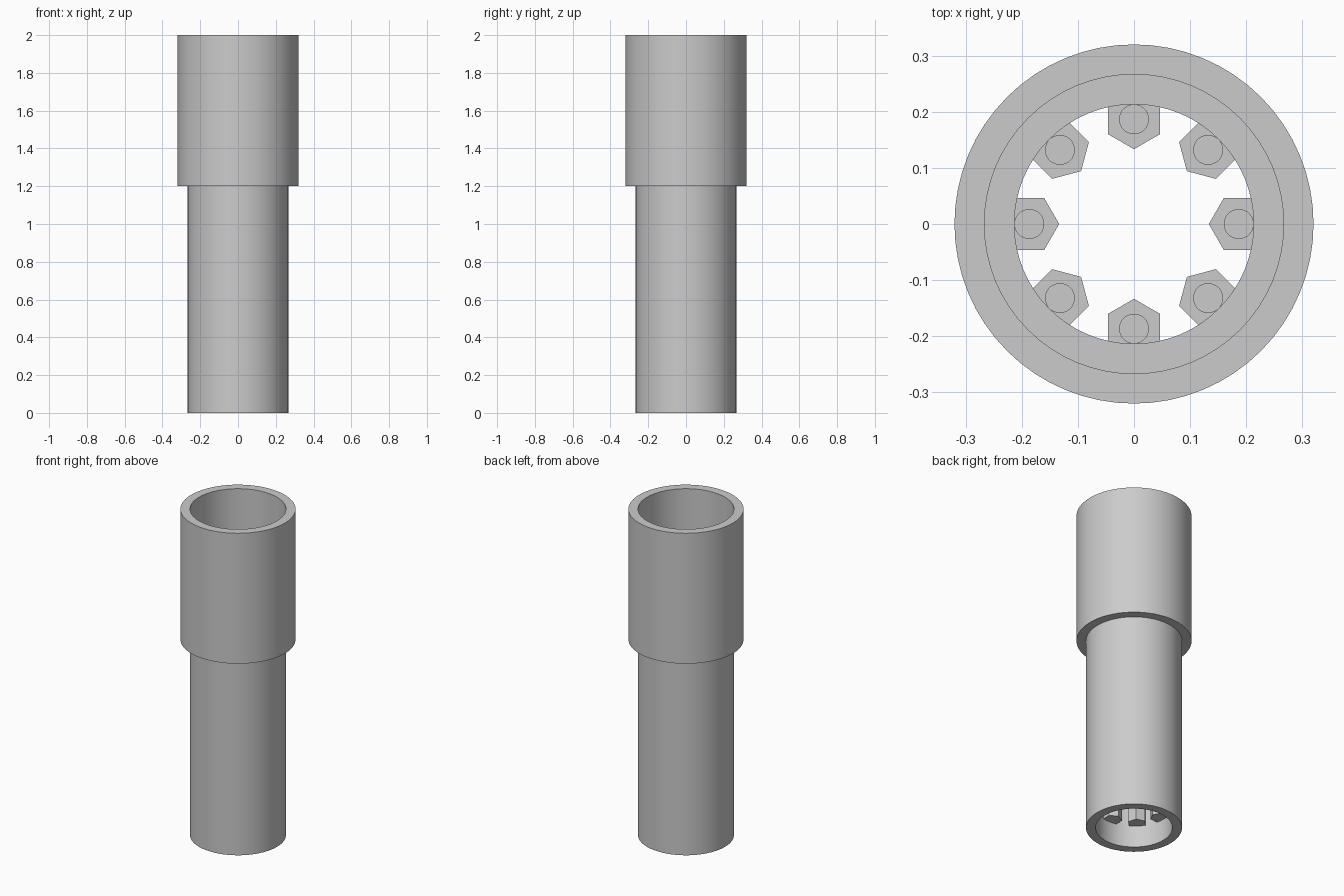
import bpy
import math
from mathutils import Matrix

cube = bpy.data.objects.get("Cube")
if cube:
    bpy.data.objects.remove(cube, do_unlink=True)

U = 2 / 75   # design unit

grey = bpy.data.materials.new("plain grey")
grey.use_nodes = True
colour = (0.6, 0.6, 0.6, 1)
grey.diffuse_color = colour
grey.node_tree.nodes["Principled BSDF"].inputs["Base Color"].default_value = colour


def finish(obj, name):
    obj.name = name
    obj.data.materials.append(grey)
    bpy.ops.object.shade_smooth_by_angle(angle=math.radians(30))
    return obj


def lathe(name, profile, sides=64):
    """Closed ring made by turning a (radius, height) profile about z."""
    verts, faces = [], []
    n = len(profile)
    for i in range(sides):
        a = math.tau * i / sides
        verts += [(r * U * math.cos(a), r * U * math.sin(a), z * U) for r, z in profile]
        j = (i + 1) % sides
        for k in range(n):
            m = (k + 1) % n
            faces.append((i * n + k, j * n + k, j * n + m, i * n + m))
    mesh = bpy.data.meshes.new(name)
    mesh.from_pydata(verts, [], faces)
    obj = bpy.data.objects.new(name, mesh)
    bpy.context.collection.objects.link(obj)
    bpy.ops.object.select_all(action='DESELECT')
    obj.select_set(True)
    bpy.context.view_layer.objects.active = obj
    return finish(obj, name)


def prism(name, sides, radius, bottom, top, angle):
    """Upright prism set against the bore, one corner facing the axis."""
    bpy.ops.mesh.primitive_cylinder_add(vertices=sides, radius=radius * U, depth=(top - bottom) * U)
    obj = bpy.context.object
    # the primitive's first corner lies on +y, so turn it to face radially
    obj.data.transform(Matrix.Rotation(angle - math.pi / 2, 4, 'Z'))
    obj.location = (7 * U * math.cos(angle), 7 * U * math.sin(angle), (bottom + top) / 2 * U)
    return finish(obj, name)


# Stepped tube: lower pipe, wide sleeve and the seat inside the sleeve
lathe("stepped_tube", [(8, 0), (10, 0), (10, 45), (12, 45),
                       (12, 75), (10, 75), (10, 50), (8, 50)])

# Ring of eight hexagonal bolts around the bore
for i in range(8):
    angle = math.tau * i / 8
    prism(f"bolt_head_{i + 1}", 6, 2, 5, 15, angle)
    prism(f"bolt_shaft_{i + 1}", 32, 1, 15, 30, angle)
